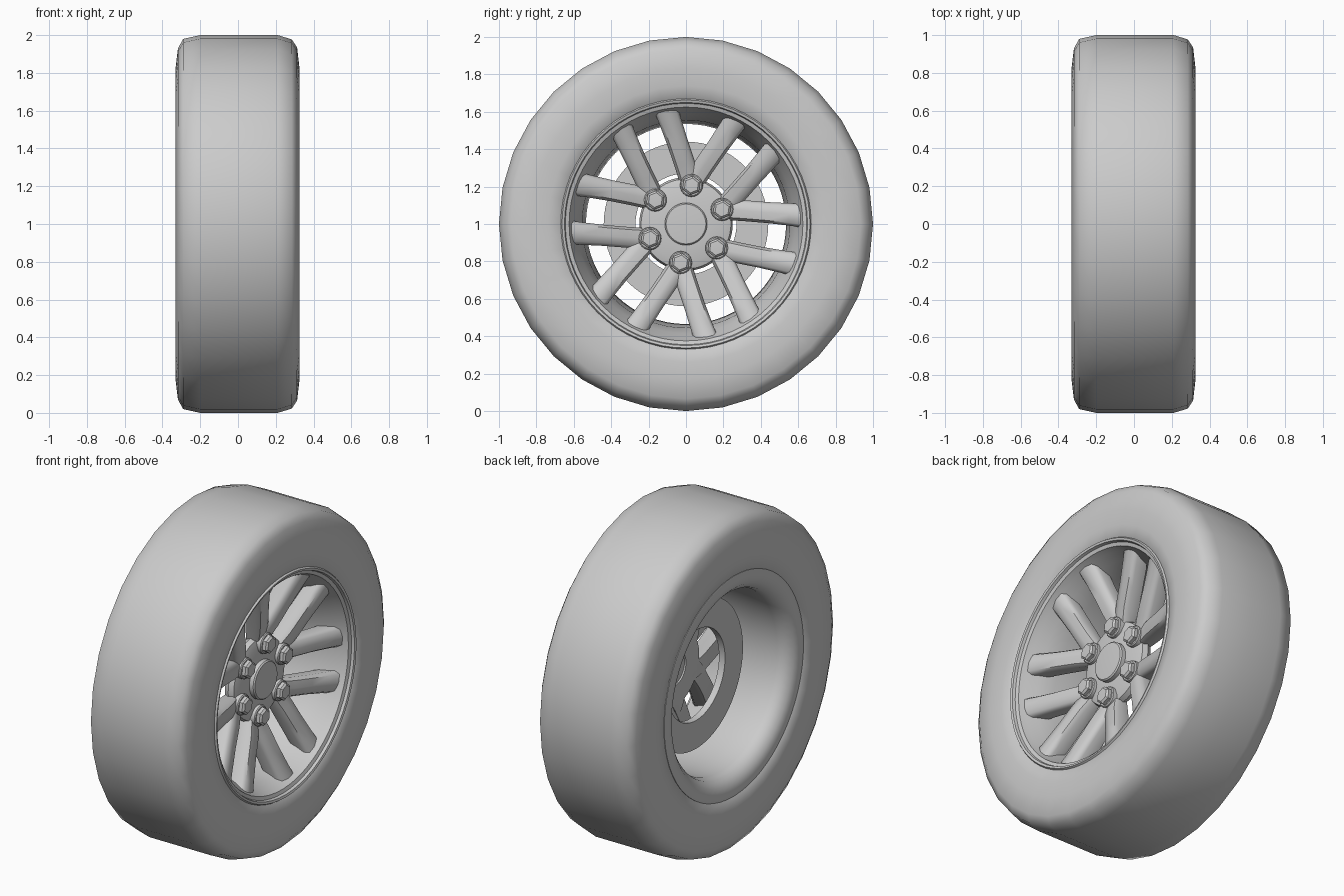
import bpy, bmesh
from math import sin, cos, pi, radians

if "Cube" in bpy.data.objects:
    bpy.data.objects.remove(bpy.data.objects["Cube"])

CZ = 1.0  # axle height, axle runs along x


def finish(name, bm, angle=35):
    bmesh.ops.recalc_face_normals(bm, faces=bm.faces)
    me = bpy.data.meshes.new(name)
    bm.to_mesh(me)
    bm.free()
    ob = bpy.data.objects.new(name, me)
    bpy.context.collection.objects.link(ob)
    bpy.ops.object.select_all(action='DESELECT')
    ob.select_set(True)
    bpy.context.view_layer.objects.active = ob
    bpy.ops.object.shade_smooth_by_angle(angle=radians(angle))
    return ob


def revolve(name, profile, n=64, closed=False, centre=(0, 0), turn=0, angle=35):
    """Spin an (x, radius) profile about an axis parallel to x."""
    bm = bmesh.new()
    rings = []
    for x, r in profile:
        if r == 0:
            rings.append([bm.verts.new((x, centre[0], CZ + centre[1]))] * n)
        else:
            rings.append([bm.verts.new((x, centre[0] + r * cos(turn + 2 * pi * i / n),
                                        CZ + centre[1] + r * sin(turn + 2 * pi * i / n)))
                          for i in range(n)])
    pairs = list(zip(rings, rings[1:]))
    if closed:
        pairs.append((rings[-1], rings[0]))
    for a, b in pairs:
        for i in range(n):
            j = (i + 1) % n
            quad = list(dict.fromkeys([a[i], a[j], b[j], b[i]]))
            bm.faces.new(quad)
    return finish(name, bm, angle)


# tyre: flat tread, rounded shoulders, nearly flat sidewalls
revolve("tyre", [(-0.27, 0.635), (-0.315, 0.66), (-0.328, 0.74), (-0.33, 0.83),
                 (-0.318, 0.93), (-0.29, 0.98), (-0.2, 1.0), (0.0, 1.0), (0.21, 1.0),
                 (0.285, 0.977), (0.313, 0.935), (0.325, 0.83), (0.322, 0.74),
                 (0.31, 0.66), (0.27, 0.635)], n=32, angle=60)

# rim barrel with front lip and rounded back flange
revolve("rim", [(0.27, 0.668), (0.308, 0.672), (0.322, 0.663), (0.318, 0.65),
                (0.302, 0.645), (0.295, 0.625), (0.26, 0.612), (0.2, 0.585), (0.1, 0.555),
                (-0.1, 0.545), (-0.23, 0.535), (-0.275, 0.545), (-0.31, 0.58),
                (-0.325, 0.625), (-0.318, 0.66), (-0.27, 0.66)])

# spokes: six pairs of nearly parallel bars, dished inward to the hub
# stations: distance from axle, side offset, half width, front x, back x
stations = [(0.10, 0.100, 0.058, 0.135, 0.07), (0.20, 0.108, 0.058, 0.150, 0.07),
            (0.30, 0.114, 0.056, 0.185, 0.085), (0.42, 0.121, 0.056, 0.215, 0.11),
            (0.54, 0.128, 0.060, 0.248, 0.14), (0.615, 0.132, 0.064, 0.270, 0.17)]
bm = bmesh.new()
for k in range(6):
    a = radians(52 + 60 * k)
    for side in (-1, 1):
        rings = []
        for d, off, w, xf, xb in stations:
            section = [(-0.85 * w, xb), (-w, xf - 0.03), (-0.75 * w, xf - 0.006), (0, xf),
                       (0.75 * w, xf - 0.006), (w, xf - 0.03), (0.85 * w, xb)]
            ring = []
            for s, x in section:
                t = side * off + s
                ring.append(bm.verts.new((x, d * cos(a) - t * sin(a),
                                          CZ + d * sin(a) + t * cos(a))))
            rings.append(ring)
        for p, q in zip(rings, rings[1:]):
            for i in range(7):
                j = (i + 1) % 7
                bm.faces.new((p[i], p[j], q[j], q[i]))
        bm.faces.new(rings[0])
        bm.faces.new(rings[-1])
finish("spokes", bm, 50)

# hub plate, hollow at the back, and domed centre cap
revolve("hub", [(0.07, 0.1), (0.07, 0.225), (0.11, 0.25), (0.14, 0.24), (0.152, 0.2),
                (0.155, 0.1)], closed=True)
revolve("centre_cap", [(0.08, 0), (0.08, 0.113), (0.18, 0.113), (0.187, 0.106), (0.193, 0)])

# brake disc behind the spokes
revolve("brake_disc", [(-0.07, 0.27), (-0.07, 0.44), (-0.03, 0.44), (-0.03, 0.27)],
        closed=True)

# lug nuts: round seat plus chamfered hexagon
for k in range(6):
    a = radians(82 + 60 * k)
    c = (0.208 * cos(a), 0.208 * sin(a))
    revolve(f"lug_seat_{k}", [(0.13, 0.062), (0.17, 0.06), (0.175, 0.054), (0.175, 0)],
            n=24, centre=c)
    revolve(f"lug_nut_{k}", [(0.17, 0.052), (0.195, 0.052), (0.205, 0.04), (0.207, 0)],
            n=6, centre=c, turn=a, angle=20)
